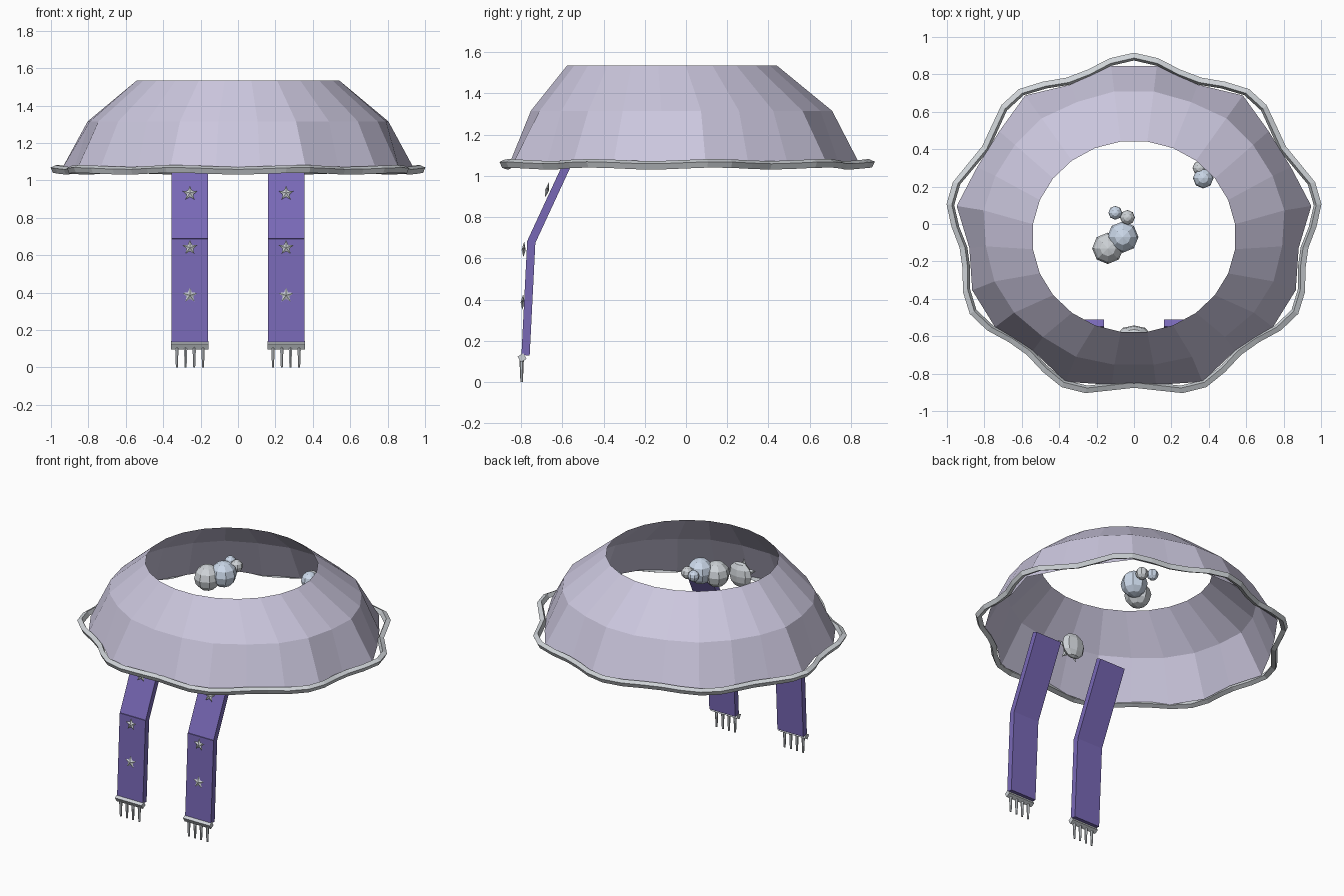
import bpy, bmesh, math
from math import sin, cos, pi, radians
from mathutils import Matrix, Vector

if "Cube" in bpy.data.objects:
    bpy.data.objects.remove(bpy.data.objects["Cube"])


def material(name, rgb):
    m = bpy.data.materials.new(name)
    m.diffuse_color = (*rgb, 1)
    m.use_nodes = True
    m.node_tree.nodes["Principled BSDF"].inputs["Base Color"].default_value = m.diffuse_color
    return m


LAVENDER = material("lavender cloth", (0.60, 0.57, 0.73))
PURPLE = material("purple cloth", (0.19, 0.14, 0.47))
SILVER = material("silver", (0.62, 0.65, 0.68))
ICE = material("pale blue", (0.60, 0.69, 0.82))


def finish(bm, name, mat):
    bmesh.ops.recalc_face_normals(bm, faces=bm.faces)
    me = bpy.data.meshes.new(name)
    bm.to_mesh(me)
    bm.free()
    me.materials.append(mat)
    ob = bpy.data.objects.new(name, me)
    bpy.context.collection.objects.link(ob)
    return ob


def bridge(bm, a, b):
    n = len(a)
    for i in range(n):
        bm.faces.new((a[i], a[(i + 1) % n], b[(i + 1) % n], b[i]))


def scallop(t, rx, ry, cy, amp):
    # ellipse with nine lobes, one pointing straight back
    k = 1 + amp * cos(9 * (t - pi / 2))
    return rx * k * cos(t), cy + ry * k * sin(t)


# cape shell: three rings, open at neck and hem
bm = bmesh.new()
rings = []
for rx, ry, cy, amp, z in [(0.922, 0.86, -0.02, 0.04, 1.05),
                           (0.805, 0.737, -0.024, 0.008, 1.315),
                           (0.545, 0.513, -0.068, 0, 1.535)]:
    angles = [radians(7.5 + 15 * i) for i in range(24)]
    rings.append([bm.verts.new((*scallop(t, rx, ry, cy, amp), z)) for t in angles])
bridge(bm, rings[0], rings[1])
bridge(bm, rings[1], rings[2])
finish(bm, "cape_shell", LAVENDER)

# scalloped hem trim: diamond section swept round the hem
bm = bmesh.new()
rings = []
for i in range(48):
    t = radians(7.5 * i)
    x, y = scallop(t, 0.955, 0.875, -0.015, 0.04)
    z = 1.056 + 0.005 * cos(9 * (t - pi / 2))
    rings.append([bm.verts.new((x + 0.022 * cos(a) * cos(t), y + 0.022 * cos(a) * sin(t),
                                z + 0.022 * sin(a)))
                  for a in (radians(20 + 90 * k) for k in range(4))])
for i in range(48):
    bridge(bm, rings[i], rings[(i + 1) % 48])
finish(bm, "hem_trim", SILVER)


def star(name, loc, r, depth, tilt=0):
    # five-pointed star facing -y with raised centre
    bm = bmesh.new()
    rim = []
    for i in range(10):
        a = pi / 2 + i * pi / 5
        q = r if i % 2 == 0 else r * 0.45
        rim.append(bm.verts.new((q * cos(a), 0, q * sin(a))))
    tips = [bm.verts.new((0, s * depth, 0)) for s in (-1, 1)]
    for i in range(10):
        for tip in tips:
            bm.faces.new((rim[i], rim[(i + 1) % 10], tip))
    bm.transform(Matrix.Translation(loc) @ Matrix.Rotation(tilt, 4, 'X'))
    finish(bm, name, SILVER)


def panel(name, x, top, bottom):
    # flat cloth panel between two (y, z) centre points
    bm = bmesh.new()
    a, b = Vector((0, *top)), Vector((0, *bottom))
    d = a - b
    bmesh.ops.create_cube(bm, size=1)
    bm.transform(Matrix.Translation((a + b) / 2 + Vector((x, 0, 0)))
                 @ Matrix.Rotation(-math.atan2(d.y, d.z), 4, 'X')
                 @ Matrix.Diagonal((0.195, 0.04, d.length, 1)))
    finish(bm, name, PURPLE)


# two hanging stole bands with stars and fringe
for side, x in (("left", -0.257), ("right", 0.257)):
    panel(f"{side}_band_upper", x, (-0.53, 1.155), (-0.75, 0.68))
    panel(f"{side}_band_lower", x, (-0.75, 0.685), (-0.778, 0.13))
    for i, (y, z, tilt) in enumerate([(-0.674, 0.93, -0.25), (-0.787, 0.64, -0.05),
                                      (-0.792, 0.385, -0.05)]):
        star(f"{side}_band_star_{i + 1}", (x, y, z), 0.042, 0.01, tilt)
    # fringe bar
    bm = bmesh.new()
    bmesh.ops.create_cube(bm, size=1)
    bm.transform(Matrix.Translation((x, -0.795, 0.118)) @ Matrix.Rotation(radians(30), 4, 'X')
                 @ Matrix.Diagonal((0.2, 0.032, 0.032, 1)))
    finish(bm, f"{side}_fringe_bar", SILVER)
    # tassels
    bm = bmesh.new()
    for k in (-0.07, -0.023, 0.023, 0.07):
        bmesh.ops.create_cone(bm, cap_ends=True, segments=6, radius1=0.006, radius2=0.011,
                              depth=0.115,
                              matrix=Matrix.Translation((x + k, -0.797, 0.0575)))
    finish(bm, f"{side}_fringe_tassels", SILVER)


def ball(name, loc, r, mat, squash=1):
    bm = bmesh.new()
    bmesh.ops.create_uvsphere(bm, u_segments=8, v_segments=6, radius=r)
    bm.transform(Matrix.Translation(loc) @ Matrix.Diagonal((1, squash, 1, 1)))
    finish(bm, name, mat)


# floating beads inside the neck opening
ball("large_bead_blue", (-0.06, -0.07, 1.447), 0.084, ICE)
ball("large_bead_grey", (-0.14, -0.13, 1.425), 0.084, SILVER)
ball("small_bead_grey", (-0.035, 0.035, 1.468), 0.04, SILVER)
ball("small_bead_blue", (-0.10, 0.06, 1.472), 0.037, ICE)
ball("side_bead_blue", (0.37, 0.245, 1.40), 0.055, ICE)
ball("side_bead_grey", (0.35, 0.30, 1.40), 0.037, SILVER)

# front clasp with star
ball("clasp_dome", (0, -0.585, 1.21), 0.085, SILVER, 0.5)
star("clasp_star", (0, -0.625, 1.21), 0.095, 0.02)
